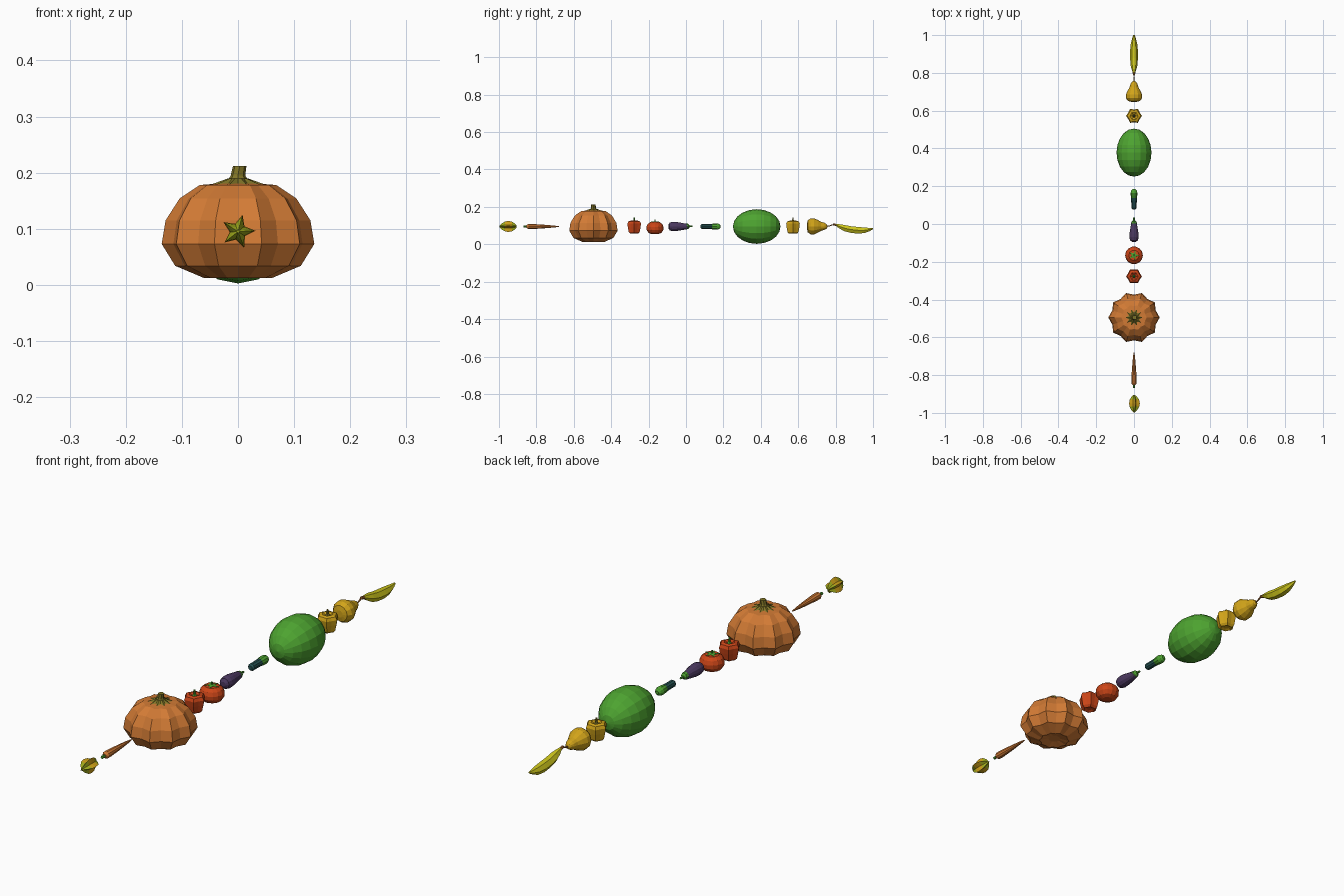
import bpy, bmesh, math
from mathutils import Vector

if "Cube" in bpy.data.objects:
    bpy.data.objects.remove(bpy.data.objects["Cube"])

def mat(name, r, g, b):
    m = bpy.data.materials.new(name)
    m.diffuse_color = (r, g, b, 1)
    m.use_nodes = True
    m.node_tree.nodes["Principled BSDF"].inputs["Base Color"].default_value = m.diffuse_color
    return m

ORANGE = mat("orange", .64, .195, .035)
RED = mat("red", .60, .06, .009)
GOLD = mat("gold", .64, .37, .01)
YELLOW = mat("banana_yellow", .62, .57, .012)
GREEN = mat("leaf_green", .075, .37, .03)
OLIVE = mat("olive_stem", .22, .18, .02)
PURPLE = mat("purple", .07, .04, .115)
TEAL = mat("dark_teal", .018, .085, .085)
BROWN = mat("brown", .35, .13, .03)
LIME = mat("lime", .36, .42, .012)

def body(name, rings, n, mats, axis='Z', shape=None, rule=None, phase=0.0):
    """Loft closed rings (centre, radius). shape(angle index, ring index) scales the radius."""
    bm = bmesh.new()
    loops = []
    for k, (c, r) in enumerate(rings):
        row = []
        for i in range(n):
            a = phase + 2 * math.pi * i / n
            s = r * (shape(i, k) if shape else 1)
            u, v = s * math.cos(a), s * math.sin(a)
            off = Vector((u, v, 0)) if axis == 'Z' else Vector((u, 0, v))
            row.append(bm.verts.new(Vector(c) + off))
        loops.append(row)
    for a, b in zip(loops, loops[1:]):
        for i in range(n):
            j = (i + 1) % n
            bm.faces.new((a[i], a[j], b[j], b[i]))
    for row, (c, r) in ((loops[0], rings[0]), (loops[-1], rings[-1])):
        p = bm.verts.new(c)
        for i in range(n):
            bm.faces.new((row[i], row[(i + 1) % n], p))
    bmesh.ops.recalc_face_normals(bm, faces=bm.faces)
    if rule:
        for f in bm.faces:
            f.material_index = rule(f.calc_center_median())
    me = bpy.data.meshes.new(name)
    bm.to_mesh(me)
    bm.free()
    for m in mats:
        me.materials.append(m)
    ob = bpy.data.objects.new(name, me)
    bpy.context.collection.objects.link(ob)
    return ob

def upright(y, prof):
    return [((0, y, z), r) for r, z in prof]

def lying(z, prof):
    return [((0, y, z), r) for r, y in prof]

# star fruit: five pointed section, green ends
body("star_fruit", lying(.095, [(.004, -.997), (.017, -.985), (.028, -.967), (.031, -.95),
                                (.027, -.93), (.014, -.912), (.004, -.905)]),
     10, [GOLD, LIME], 'Y', lambda i, k: 1 if i % 2 == 0 else .48,
     lambda c: int(abs(c.y + .951) > .024), .05)

# carrot with a green top
body("carrot", lying(.095, [(.008, -.852), (.0145, -.843), (.0145, -.825), (.011, -.77),
                            (.006, -.71), (.002, -.68)]), 10, [ORANGE], 'Y')
body("carrot_top", lying(.095, [(.006, -.868), (.005, -.848)]), 6, [GREEN], 'Y')

# pumpkin: ten lobes with creases
PY = -.495
body("pumpkin", upright(PY, [(.025, .02), (.06, .012), (.112, .034), (.136, .073), (.129, .115),
                             (.104, .154), (.068, .178), (.03, .181), (.012, .175)]),
     20, [ORANGE], 'Z', lambda i, k: 1 if i % 2 == 0 else .89)
body("pumpkin_crown", upright(PY, [(.046, .176), (.045, .18), (.017, .19)]), 20, [OLIVE], 'Z',
     lambda i, k: 1 if i % 2 == 0 or k == 2 else .65)
body("pumpkin_stem", [((0, PY, .182), .02), ((0, PY, .195), .013), ((.003, PY, .212), .012)],
     8, [OLIVE])

# bell peppers: six lobes and a thin stem
for name, y, m, stem in (("red_pepper", -.277, RED, GREEN), ("yellow_pepper", .572, GOLD, OLIVE)):
    body(name, upright(y, [(.012, .062), (.025, .057), (.034, .066), (.039, .09), (.042, .11),
                           (.036, .122), (.022, .126), (.01, .119)]),
         12, [m], 'Z', lambda i, k: 1 if i % 2 == 0 else .83)
    body(name + "_stem", upright(y, [(.009, .119), (.005, .125), (.004, .142)]), 6, [stem])

# tomato with star calyx
TY = -.166
body("tomato", upright(TY, [(.02, .055), (.036, .062), (.046, .077), (.047, .092), (.041, .107),
                            (.027, .118), (.01, .119)]), 14, [RED])
body("tomato_calyx", upright(TY, [(.029, .1175), (.028, .12), (.006, .122)]), 10, [GREEN], 'Z',
     lambda i, k: 1 if i % 2 == 0 or k == 2 else .4)
body("tomato_stem", upright(TY, [(.004, .118), (.003, .133)]), 6, [GREEN])

# aubergine with green cap
body("aubergine", lying(.095, [(.01, -.094), (.021, -.087), (.025, -.07), (.024, -.05),
                               (.018, -.015), (.014, .008), (.008, .016)]), 12, [PURPLE], 'Y')
body("aubergine_cap", lying(.096, [(.0155, .003), (.013, .013), (.005, .019), (.004, .035)]),
     8, [GREEN], 'Y')

# courgette: dark body, light green end
body("courgette", lying(.095, [(.009, .078), (.0145, .085), (.0145, .11), (.015, .138),
                               (.017, .148), (.018, .165), (.014, .178), (.007, .184)]),
     10, [TEAL, GREEN], 'Y', None, lambda c: int(c.y > .139))

# watermelon
body("watermelon", lying(.095, [(.092 * math.sin(math.pi * k / 10) + .0005,
                                 .378 - .127 * math.cos(math.pi * k / 10)) for k in range(11)]),
     16, [GREEN], 'Y')

# pear on its side
body("pear", lying(.096, [(.014, .647), (.032, .651), (.043, .667), (.043, .685), (.034, .705),
                          (.024, .722), (.019, .74), (.012, .752), (.004, .756)]),
     12, [GOLD], 'Y')
body("pear_stem", [((0, .752, .096), .003), ((0, .768, .098), .003), ((0, .782, .104), .004)],
     6, [BROWN], 'Y')

# banana: curved six sided body with brown stalk
body("banana", [((0, y, z), r) for y, z, r in
                ((.787, .107, .006), (.803, .103, .007), (.82, .096, .013), (.845, .087, .019),
                 (.88, .079, .0205), (.92, .075, .0205), (.955, .075, .017), (.982, .079, .010),
                 (1.0, .084, .004))],
     6, [YELLOW, BROWN], 'Y', None, lambda c: int(c.y < .797), math.pi / 6 * 0)
